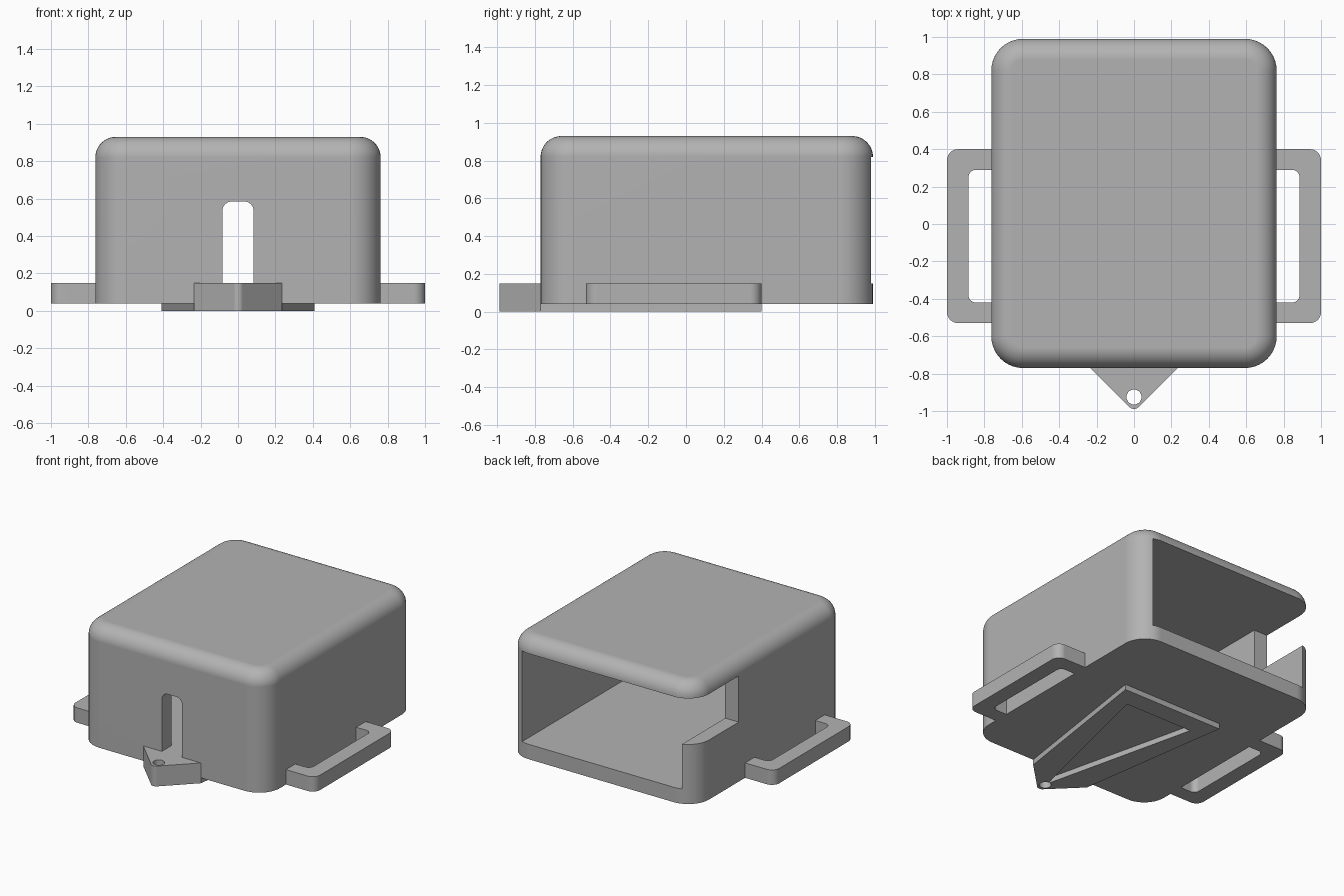
import bpy, bmesh, math
from mathutils import Vector

if "Cube" in bpy.data.objects:
    bpy.data.objects.remove(bpy.data.objects["Cube"], do_unlink=True)

grey = bpy.data.materials.new("plain grey")
grey.use_nodes = True
colour = (0.45, 0.45, 0.45, 1)
grey.diffuse_color = colour
grey.node_tree.nodes["Principled BSDF"].inputs["Base Color"].default_value = colour


def rounded(points, steps=10):
    """Outline from (x, y, radius) corners, with each corner replaced by an arc."""
    out = []
    for i, (x, y, r) in enumerate(points):
        p = Vector((x, y))
        if r == 0:
            out.append(p)
            continue
        a = (Vector(points[i - 1][:2]) - p).normalized()
        b = (Vector(points[(i + 1) % len(points)][:2]) - p).normalized()
        half = a.angle(b) / 2
        centre = p + (a + b).normalized() * r / math.sin(half)
        start = p + a * r / math.tan(half) - centre
        turn = start.angle_signed(p + b * r / math.tan(half) - centre)
        for k in range(steps + 1):
            t = -turn * k / steps
            out.append(centre + Vector((start.x * math.cos(t) - start.y * math.sin(t),
                                        start.x * math.sin(t) + start.y * math.cos(t))))
    return out


def prism(name, points, low, high, upright=False, top_bevel=0):
    """Extrude an outline along z, or along y when upright."""
    bm = bmesh.new()
    place = (lambda p, h: (p.x, h, p.y)) if upright else (lambda p, h: (p.x, p.y, h))
    outline = rounded(points)
    face = bm.faces.new([bm.verts.new(place(p, low)) for p in outline])
    moved = bmesh.ops.extrude_face_region(bm, geom=[face])["geom"]
    shift = Vector(place(Vector((0, 0)), high - low))
    bmesh.ops.translate(bm, vec=shift, verts=[v for v in moved if isinstance(v, bmesh.types.BMVert)])
    bmesh.ops.recalc_face_normals(bm, faces=bm.faces)
    if top_bevel:
        rim = [e for e in bm.edges if all(v.co.z > high - 1e-4 for v in e.verts)]
        bmesh.ops.bevel(bm, geom=rim, offset=top_bevel, segments=12, profile=0.5, affect='EDGES')
    mesh = bpy.data.meshes.new(name)
    bm.to_mesh(mesh)
    bm.free()
    mesh.materials.append(grey)
    ob = bpy.data.objects.new(name, mesh)
    bpy.context.collection.objects.link(ob)
    return ob


def block(x0, x1, y0, y1, z0, z1):
    return prism("cutter", [(x0, y0, 0), (x1, y0, 0), (x1, y1, 0), (x0, y1, 0)], z0, z1)


def activate(ob):
    bpy.ops.object.select_all(action='DESELECT')
    ob.select_set(True)
    bpy.context.view_layer.objects.active = ob


def carve(ob, cutters):
    activate(ob)
    for cutter in cutters:
        mod = ob.modifiers.new("cut", 'BOOLEAN')
        mod.operation, mod.solver, mod.object = 'DIFFERENCE', 'EXACT', cutter
        bpy.ops.object.modifier_apply(modifier=mod.name)
        bpy.data.objects.remove(cutter, do_unlink=True)


def finish(ob):
    activate(ob)
    bpy.ops.object.shade_smooth_by_angle(angle=math.radians(25))
    mod = ob.modifiers.new("even shading", 'WEIGHTED_NORMAL')
    mod.keep_sharp = True


# Hollow case: rounded shell, open at the back, with a side notch and a front slot
W, FRONT, BACK, R, WALL = 0.763, -0.77, 0.99, 0.17, 0.11
BASE, FLOOR, ROOF, TOP = 0.04, 0.15, 0.82, 0.93
IN = W - WALL
case = prism("case", [(-W, FRONT, R), (W, FRONT, R), (W, BACK, R), (-W, BACK, R)],
             BASE, TOP, top_bevel=WALL)
slot = prism("slot_cutter", [(-0.083, FLOOR, 0), (0.083, FLOOR, 0),
                             (0.083, 0.585, 0.05), (-0.083, 0.585, 0.05)],
             FRONT - 0.1, FRONT + 0.3, upright=True)
carve(case, [block(-IN, IN, FRONT + WALL, BACK + 0.2, FLOOR, ROOF),
             block(-W - 0.2, 0, 0.475, BACK + 0.2, 0.48, ROOF),
             slot])
finish(case)

# Strap loops on both sides
for name, s in (("left_strap_loop", 1), ("right_strap_loop", -1)):
    loop = [(W, 0.40, 0), (1, 0.40, 0.06), (1, -0.53, 0.06), (W, -0.53, 0),
            (W, -0.42, 0), (0.885, -0.42, 0.04), (0.885, 0.29, 0.04), (W, 0.29, 0)]
    finish(prism(name, [(s * x, y, r) for x, y, r in loop], BASE, FLOOR))

# Tapered plate under the case, with a taller drilled tip and a hollow underside
plate = prism("base_plate", [(-0.41, 0.40, 0), (-0.235, FRONT, 0), (0, -1.003, 0.035),
                             (0.235, FRONT, 0), (0.41, 0.40, 0)], 0, FLOOR)
recess = prism("recess_cutter", [(-0.275, 0.256, 0), (0, -0.9, 0), (0.275, 0.256, 0)], -0.1, BASE - 0.001)
hole = prism("hole_cutter", [(x, y - 0.925, 0.0399) for x, y in
                             ((-0.04, -0.04), (0.04, -0.04), (0.04, 0.04), (-0.04, 0.04))], -0.2, 0.3)
carve(plate, [block(-1, 1, FRONT, 1, BASE, 0.5), recess, hole])
finish(plate)
